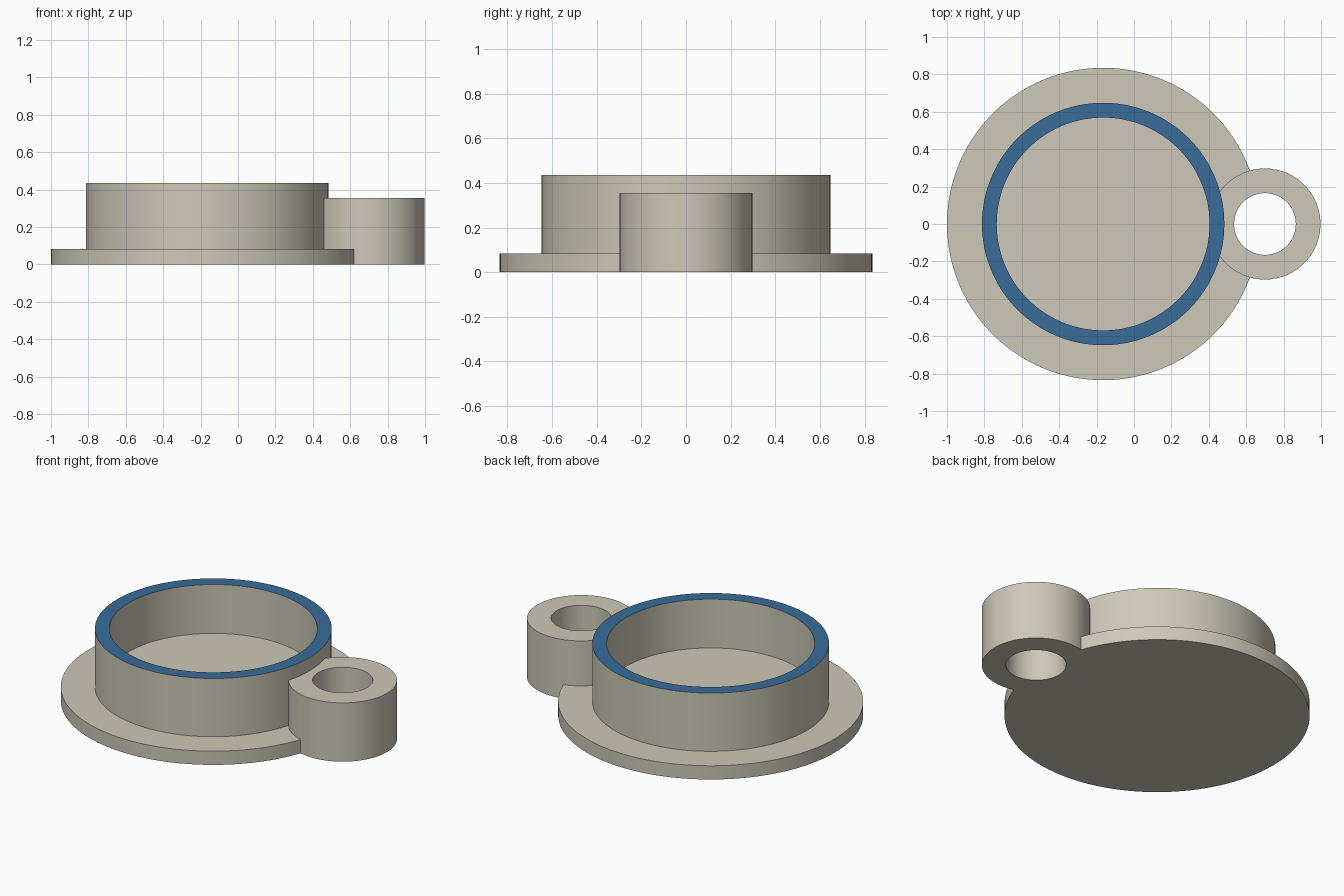
import bpy
import math

if "Cube" in bpy.data.objects:
    bpy.data.objects.remove(bpy.data.objects["Cube"])

SEGMENTS = 128
CUP_X, LUG_X = -0.165, 0.70
RIM_Z = 0.435


def material(name, rgb):
    mat = bpy.data.materials.new(name)
    mat.diffuse_color = (*rgb, 1.0)
    mat.use_nodes = True
    mat.node_tree.nodes["Principled BSDF"].inputs["Base Color"].default_value = mat.diffuse_color
    return mat


def cylinder(name, x, radius, z0, z1, segments=SEGMENTS):
    bpy.ops.mesh.primitive_cylinder_add(
        vertices=segments, radius=radius, depth=z1 - z0,
        location=(x, 0, (z0 + z1) / 2))
    obj = bpy.context.object
    obj.name = name
    return obj


def combine(target, other, operation):
    """Apply a boolean and discard the helper solid."""
    mod = target.modifiers.new(operation.lower(), 'BOOLEAN')
    mod.operation = operation
    mod.solver = 'EXACT'
    mod.object = other
    bpy.ops.object.select_all(action='DESELECT')
    target.select_set(True)
    bpy.context.view_layer.objects.active = target
    bpy.ops.object.modifier_apply(modifier=mod.name)
    bpy.data.objects.remove(other, do_unlink=True)


beige = material("warm beige", (0.61, 0.58, 0.48))
blue = material("rim blue", (0.04, 0.15, 0.315))

# Flange disc with the cup wall and side lug fused on
body = cylinder("flanged_cup_with_lug", CUP_X, 0.835, 0.0, 0.083)
combine(body, cylinder("cup_wall", CUP_X, 0.648, 0.02, RIM_Z), 'UNION')
combine(body, cylinder("side_lug", LUG_X, 0.297, 0.0, 0.355, 96), 'UNION')

# Cup recess with a raised floor, and the lug's through hole
combine(body, cylinder("cup_recess", CUP_X, 0.569, 0.14, 0.6), 'DIFFERENCE')
combine(body, cylinder("lug_hole", LUG_X, 0.165, -0.2, 0.6, 96), 'DIFFERENCE')

# Only the flat top of the cup wall is blue
body.data.materials.clear()
body.data.materials.append(beige)
body.data.materials.append(blue)
for face in body.data.polygons:
    z = (body.matrix_world @ face.center).z
    face.material_index = 1 if z > RIM_Z - 0.005 else 0

bpy.ops.object.select_all(action='DESELECT')
body.select_set(True)
bpy.context.view_layer.objects.active = body
bpy.ops.object.shade_smooth_by_angle(angle=math.radians(30))
